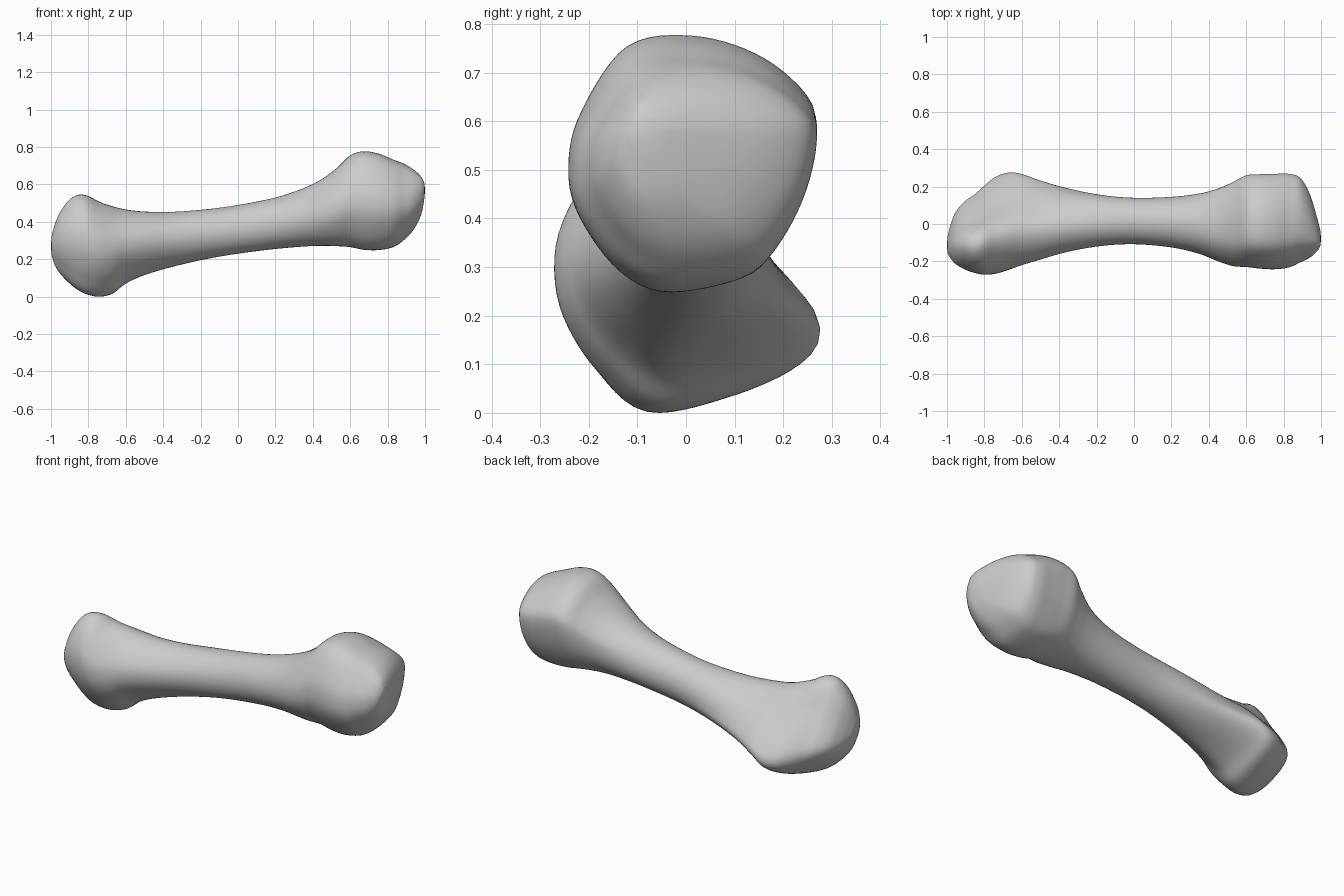
import bpy, bmesh, math

if "Cube" in bpy.data.objects:
    bpy.data.objects.remove(bpy.data.objects["Cube"])

N = 72      # points around each cross-section
SUB = 5     # rings between two stations

# Stations along the bone: x, y min, y max, z min, z max
stations = [
    (-0.997, -.155, -.07, .225, .32), (-.98, -.185, .00, .17, .385),
    (-.95, -.217, .07, .122, .455), (-.90, -.245, .125, .07, .52),
    (-.85, -.262, .16, .032, .545), (-.80, -.271, .205, .01, .538),
    (-.74, -.266, .252, 0, .507), (-.67, -.245, .275, .016, .483),
    (-.60, -.22, .267, .07, .466), (-.50, -.19, .232, .115, .455),
    (-.36, -.15, .192, .157, .453), (-.18, -.118, .156, .199, .466),
    (0, -.108, .14, .23, .49), (.2, -.125, .145, .255, .53),
    (.35, -.16, .163, .268, .58), (.45, -.20, .19, .272, .63),
    (.53, -.225, .225, .27, .69), (.60, -.23, .26, .265, .755),
    (.67, -.238, .266, .251, .777), (.75, -.242, .268, .249, .765),
    (.83, -.232, .268, .265, .733), (.89, -.205, .245, .305, .709),
    (.94, -.18, .16, .36, .678), (.98, -.145, .03, .44, .64),
    (.997, -.115, -.04, .53, .605),
]

# End outlines seen from the right (y, z)
base_outline = [(.27, .17), (.22, .255), (.1, .39), (0, .51), (-.09, .54), (-.18, .49),
                (-.25, .39), (-.27, .30), (-.25, .2), (-.18, .09), (-.07, 0), (.1, .035), (.23, .10)]
head_outline = [(.265, .57), (.25, .65), (.15, .735), (.01, .777), (-.13, .755), (-.225, .62),
                (-.25, .51), (-.23, .41), (-.15, .295), (-.05, .245), (.1, .27), (.17, .32), (.235, .44)]


def catmull(p0, p1, p2, p3, t):
    return [0.5 * (2*b + (c - a)*t + (2*a - 5*b + 4*c - d)*t*t + (3*b - a - 3*c + d)*t**3)
            for a, b, c, d in zip(p0, p1, p2, p3)]


def unit_box(pts):
    lo = [min(p[i] for p in pts) for i in (0, 1)]
    hi = [max(p[i] for p in pts) for i in (0, 1)]
    return [tuple(2 * (p[i] - lo[i]) / (hi[i] - lo[i]) - 1 for i in (0, 1)) for p in pts]


def template(outline):
    """Smooth closed outline resampled at even angles in a -1..1 box."""
    n = len(outline)
    fine = unit_box([catmull(*(outline[(i + k) % n] for k in (-1, 0, 1, 2)), s / 30)
                     for i in range(n) for s in range(30)])
    polar = sorted((math.atan2(z, y) % math.tau, math.hypot(y, z)) for y, z in fine)
    polar = [(polar[-1][0] - math.tau, polar[-1][1])] + polar + [(polar[0][0] + math.tau, polar[0][1])]
    out, j = [], 0
    for k in range(N):
        a = math.tau * k / N
        while polar[j + 1][0] < a:
            j += 1
        (a0, r0), (a1, r1) = polar[j], polar[j + 1]
        r = r0 + (r1 - r0) * (a - a0) / max(a1 - a0, 1e-9)
        out.append((r * math.cos(a), r * math.sin(a)))
    return out


def smooth(a, b, x):
    t = min(1, max(0, (x - a) / (b - a)))
    return t * t * (3 - 2 * t)


base, head = template(base_outline), template(head_outline)
shaft = [(math.cos(math.tau * k / N), math.sin(math.tau * k / N)) for k in range(N)]

# Interpolated rings
rings = []
last = len(stations) - 1
for i in range(last):
    q = [stations[min(max(i + k, 0), last)] for k in (-1, 0, 1, 2)]
    rings += [catmull(*q, s / SUB) for s in range(SUB)]
rings.append(stations[-1])

# Loft the bone
bm = bmesh.new()
loops = []
for x, y0, y1, z0, z1 in rings:
    wb, wh = 1 - smooth(-.75, 0, x), smooth(.2, .68, x)
    sec = unit_box([tuple(b[i]*wb + h[i]*wh + s[i]*(1 - wb - wh) for i in (0, 1))
                    for b, h, s in zip(base, head, shaft)])
    loops.append([bm.verts.new((x, (y0 + y1)/2 + u*(y1 - y0)/2, (z0 + z1)/2 + v*(z1 - z0)/2))
                  for u, v in sec])
for a, b in zip(loops, loops[1:]):
    for k in range(N):
        m = (k + 1) % N
        bm.faces.new((a[k], a[m], b[m], b[k]))

# Rounded end tips
for loop, x in ((loops[0], -1.0), (loops[-1], 1.0)):
    c = bm.verts.new((x, sum(v.co.y for v in loop)/N, sum(v.co.z for v in loop)/N))
    for k in range(N):
        bm.faces.new((loop[k], loop[(k + 1) % N], c))
bmesh.ops.recalc_face_normals(bm, faces=bm.faces[:])
for f in bm.faces:
    f.smooth = True
mesh = bpy.data.meshes.new("bone")
bm.to_mesh(mesh)
bm.free()
bone = bpy.data.objects.new("bone", mesh)
bpy.context.collection.objects.link(bone)
